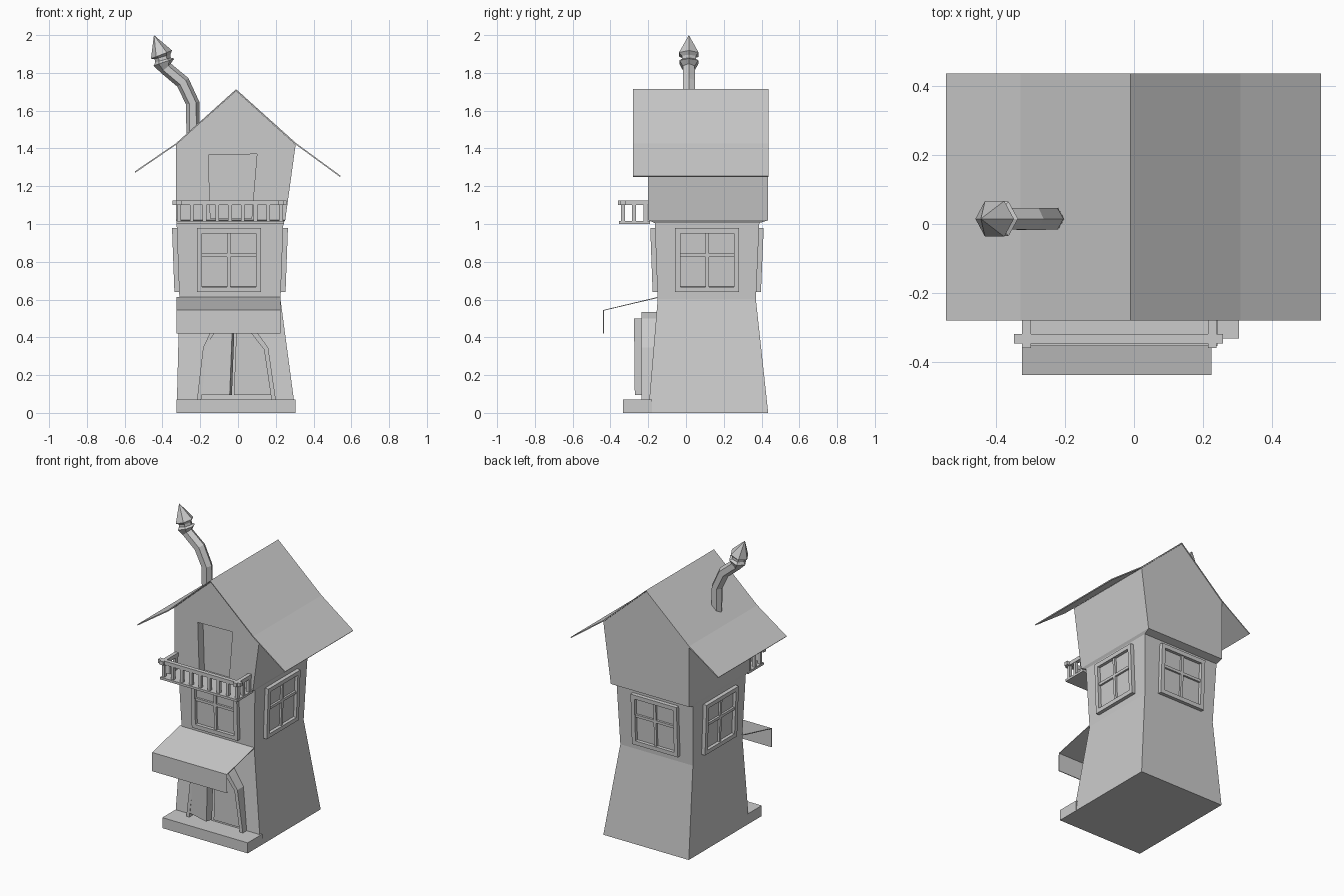
import bpy, bmesh, math
from mathutils import Vector, Matrix

if "Cube" in bpy.data.objects:
    bpy.data.objects.remove(bpy.data.objects["Cube"])


def finish(name, bm):
    bmesh.ops.remove_doubles(bm, verts=bm.verts, dist=1e-5)
    bmesh.ops.recalc_face_normals(bm, faces=bm.faces)
    me = bpy.data.meshes.new(name)
    bm.to_mesh(me)
    bm.free()
    ob = bpy.data.objects.new(name, me)
    bpy.context.collection.objects.link(ob)
    return ob


def loft(name, rings):
    """Skin a list of equal-length point rings and cap both ends."""
    bm = bmesh.new()
    vs = [[bm.verts.new(p) for p in r] for r in rings]
    n = len(vs[0])
    for a, b in zip(vs, vs[1:]):
        for i in range(n):
            j = (i + 1) % n
            bm.faces.new((a[i], a[j], b[j], b[i]))
    bm.faces.new(vs[0])
    bm.faces.new(vs[-1])
    return finish(name, bm)


def prism(name, pts, y0, y1):
    return loft(name, [[(x, y, z) for x, z in pts] for y in (y0, y1)])


def boxes(name, spans, mat=Matrix()):
    """One object from several (lo, hi) boxes."""
    bm = bmesh.new()
    for lo, hi in spans:
        lo, hi = Vector(lo), Vector(hi)
        m = mat @ Matrix.Translation((lo + hi) / 2) @ Matrix.Diagonal((*(hi - lo), 1))
        bmesh.ops.create_cube(bm, size=1, matrix=m)
    return finish(name, bm)


def sheet(name, pts, along, thick):
    bm = bmesh.new()
    rows = [(bm.verts.new(p), bm.verts.new(Vector(p) + Vector(along))) for p in pts]
    for a, b in zip(rows, rows[1:]):
        bm.faces.new((a[0], b[0], b[1], a[1]))
    ob = finish(name, bm)
    mod = ob.modifiers.new("thickness", 'SOLIDIFY')
    mod.thickness, mod.offset = thick, 0
    return ob


# House walls: waisted tower with a wider gabled top floor
def rect(x0, x1, y0, y1, z):
    return [(x0, y0, z), (x1, y0, z), (x1, y1, z), (x0, y1, z)]


body = loft("house_walls", [
    rect(-.325, .305, -.20, .435, 0), rect(-.31, .225, -.15, .37, .6),
    rect(-.325, .24, -.165, .388, 1.005), rect(-.327, .25, -.20, .435, 1.02),
    rect(-.327, .305, -.20, .435, 1.42), rect(-.01, -.01, -.20, .435, 1.705)])

# Recessed balcony doorway
cutter = prism("doorway_cutter", [(-.146, 1.03), (.072, 1.03), (.10, 1.37), (-.157, 1.365)], -.3, -.145)
cutter.hide_render = True
mod = body.modifiers.new("doorway", 'BOOLEAN')
mod.operation, mod.solver, mod.object = 'DIFFERENCE', 'EXACT', cutter
bpy.context.view_layer.objects.active = body
bpy.ops.object.modifier_apply(modifier="doorway")
bpy.data.objects.remove(cutter)

# Roof with kinked eaves
sheet("roof", [(-.545, -.28, 1.275), (-.327, -.28, 1.424), (-.01, -.28, 1.71),
               (.307, -.28, 1.424), (.542, -.28, 1.252)], (0, .718, 0), .007)

# Awning with hanging valance
sheet("awning", [(-.325, -.145, .612), (-.325, -.437, .543), (-.325, -.437, .42)], (.55, 0, 0), .005)

# Windows: one leaning against each wall of the middle floor
H, F = .169, .027
window = [((-H, -H, -.01), (-H + F, H, .025)), ((H - F, -H, -.01), (H, H, .025)),
          ((-H + F, -H, -.01), (H - F, -H + F, .025)), ((-H + F, H - F, -.01), (H - F, H, .025)),
          ((-.009, -H + F, -.01), (.009, H - F, .017)),
          ((-H + F, .016, -.01), (H - F, .034, .017)),
          ((-H + F, -H + F, -.01), (H - F, H - F, .004))]
walls = {"front": ((1, 0, 0), (0, -.015, .405), (-.048, -.158, .81)),
         "right": ((0, 1, 0), (.015, 0, .405), (.233, .112, .81)),
         "back": ((-1, 0, 0), (0, .018, .405), (-.048, .379, .81)),
         "left": ((0, -1, 0), (-.015, 0, .405), (-.318, .112, .81))}
for side, (u, v, c) in walls.items():
    u, v = Vector(u), Vector(v).normalized()
    m = Matrix((u, v, u.cross(v))).transposed().to_4x4()
    boxes(side + "_window", window, Matrix.Translation(c) @ m)

# Balcony floor, rails and balusters
boxes("balcony_floor", [((-.325, -.355, 1.0), (.243, -.19, 1.015))])
boxes("balcony_rails", [((-.348, -.347, 1.1), (.258, -.32, 1.125)),
                        ((-.325, -.36, 1.1), (-.30, -.19, 1.125)),
                        ((.215, -.36, 1.1), (.24, -.19, 1.125))])
spots = [(-.312 + i * .54 / 8, -.333) for i in range(9)]
spots += [(x, y) for x in (-.312, .228) for y in (-.275, -.215)]
boxes("balusters", [((x - .01, y - .01, 1.01), (x + .01, y + .01, 1.105)) for x, y in spots])

# Front step
boxes("front_step", [((-.325, -.333, 0), (.305, -.18, .07))])

# Arched door frame
outer = [(-.217, .07), (-.185, .345), (-.15, .42), (-.09, .50), (-.02, .535),
         (.045, .50), (.106, .42), (.16, .345), (.2, .07)]
inner = [(-.195, .07), (-.162, .335), (-.13, .40), (-.075, .475), (-.02, .505),
         (.03, .475), (.087, .40), (.138, .335), (.177, .07)]
loft("door_frame", [[(ox, -.235, oz), (ix, -.235, iz), (ix, -.14, iz), (ox, -.14, oz)]
                    for (ox, oz), (ix, iz) in zip(outer, inner)])

# Double doors, the left leaf slightly ajar
left = [(-.192, .095)] + inner[1:4] + [(-.012, .50), (-.028, .095)]
right = [(-.022, .095), (-.006, .50)] + inner[5:8] + [(.174, .095)]
prism("right_door", right, -.225, -.18)
leaf = prism("left_door", left, -.045, 0)
hinge = Matrix.Translation((-.192, -.19, 0))
leaf.data.transform(hinge @ Matrix.Rotation(math.radians(-15), 4, 'Z') @ hinge.inverted()
                    @ Matrix.Translation((0, -.185, 0)))

# Crooked six-sided stovepipe with flared collar and pointed cap
path = [(-.237, 1.46, .036), (-.24, 1.64, .036), (-.292, 1.75, .037), (-.382, 1.825, .036),
        (-.392, 1.857, .058), (-.397, 1.868, .043), (-.40, 1.885, .043),
        (-.405, 1.897, .06), (-.445, 2.0, 0)]
rings = []
for i, (x, z, r) in enumerate(path):
    a, b = path[max(i - 1, 0)], path[min(i + 1, len(path) - 1)]
    t = Vector((b[0] - a[0], 0, b[1] - a[1])).normalized()
    p = Vector((0, 1, 0))
    q = p.cross(t)
    c = Vector((x, .015, z))
    rings.append([c + r * (math.cos(k * math.pi / 3) * q + math.sin(k * math.pi / 3) * p) for k in range(6)])
loft("stovepipe", rings)
